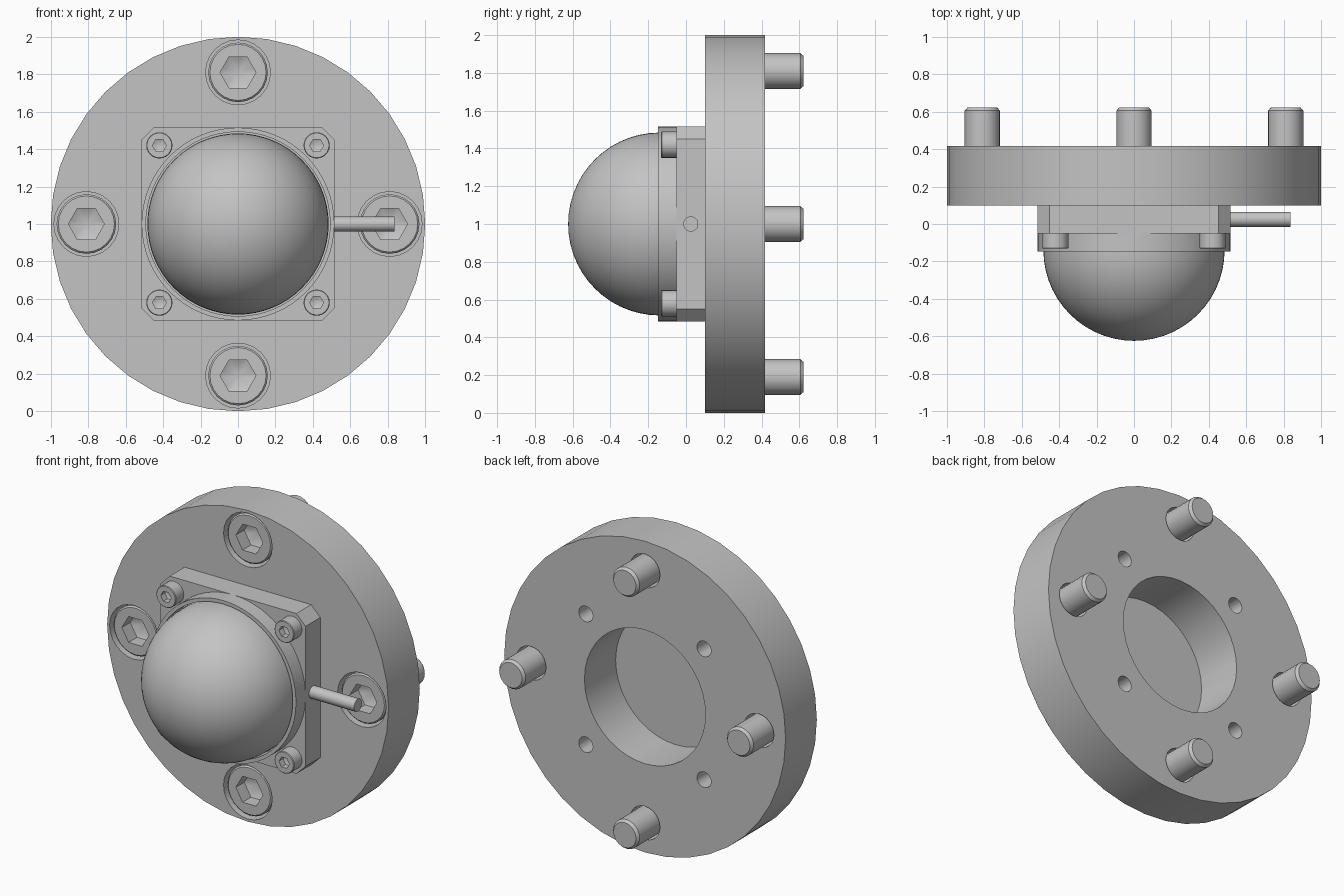
import bpy, bmesh, math

cube = bpy.data.objects.get("Cube")
if cube:
    bpy.data.objects.remove(cube, do_unlink=True)

grey = bpy.data.materials.new("plain grey")
grey.use_nodes = True
COLOUR = (0.55, 0.55, 0.55, 1)
grey.diffuse_color = COLOUR
grey.node_tree.nodes["Principled BSDF"].inputs["Base Color"].default_value = COLOUR


def finish(name, bm, loc=(0, 0, 0)):
    """Turn a bmesh into a shaded, coloured object."""
    bmesh.ops.recalc_face_normals(bm, faces=bm.faces)
    mesh = bpy.data.meshes.new(name)
    bm.to_mesh(mesh)
    bm.free()
    mesh.materials.append(grey)
    obj = bpy.data.objects.new(name, mesh)
    bpy.context.collection.objects.link(obj)
    obj.location = loc
    shade(obj)
    return obj


def shade(obj):
    bpy.ops.object.select_all(action='DESELECT')
    obj.select_set(True)
    bpy.context.view_layer.objects.active = obj
    bpy.ops.object.shade_smooth_by_angle(angle=math.radians(30))


def turned(name, profile, loc=(0, 0, 0), sides=24, closed=False):
    """Turn (radius, y[, 'hex']) points about the y axis; radius 0 makes a tip."""
    bm = bmesh.new()
    rings = []
    for r, y, *shape in profile:
        if r == 0:
            rings.append([bm.verts.new((0, y, 0))] * sides)
            continue
        ring = []
        for i in range(sides):
            a = math.tau * i / sides
            k = r
            if shape:
                k *= math.cos(math.pi / 6) / math.cos(a % (math.pi / 3) - math.pi / 6)
            ring.append(bm.verts.new((k * math.cos(a), y, k * math.sin(a))))
        rings.append(ring)
    pairs = list(zip(rings, rings[1:]))
    if closed:
        pairs.append((rings[-1], rings[0]))
    for p, q in pairs:
        for i in range(sides):
            j = (i + 1) % sides
            bm.faces.new(dict.fromkeys((p[i], p[j], q[j], q[i])))
    return finish(name, bm, loc)


def cylinder(name, r, y0, y1, loc=(0, 0, 0), sides=24):
    return turned(name, [(0, y0), (r, y0), (r, y1), (0, y1)], loc, sides)


def cut(obj, cutter):
    """Subtract a cutter for good and remove it."""
    mod = obj.modifiers.new("cut", 'BOOLEAN')
    mod.operation = 'DIFFERENCE'
    mod.solver = 'EXACT'
    mod.object = cutter
    bpy.context.view_layer.objects.active = obj
    bpy.ops.object.modifier_apply(modifier=mod.name)
    bpy.data.objects.remove(cutter, do_unlink=True)


FRONT, BACK = 0.10, 0.417
BOLTS = {"top": (0, 1.81), "bottom": (0, 0.19), "left": (0.81, 1), "right": (-0.81, 1)}
SCREWS = [(sx * 0.42, 1 + sz * 0.42) for sx in (-1, 1) for sz in (-1, 1)]

# Flange with centre bore, counterbored bolt holes and small screw holes
flange = cylinder("flange", 1, FRONT, BACK, (0, 0, 1), 40)
cut(flange, cylinder("bore_cutter", 0.43, 0, 0.6, (0, 0, 1), 40))
for x, z in BOLTS.values():
    cut(flange, turned("bolt_hole_cutter", [(0, 0), (0.173, 0), (0.173, 0.31),
                                            (0.107, 0.31), (0.107, 0.6), (0, 0.6)], (x, 0, z)))
for x, z in SCREWS:
    cut(flange, cylinder("screw_hole_cutter", 0.05, 0, 0.6, (x, 0, z)))
shade(flange)

# Socket head bolts through the flange
for side, (x, z) in BOLTS.items():
    turned(side + "_bolt", [
        (0, 0.24), (0.096, 0.20, 'hex'), (0.096, 0.115, 'hex'), (0.15, 0.115),
        (0.159, 0.124), (0.159, 0.31), (0.094, 0.31), (0.094, 0.605),
        (0.08, 0.622), (0, 0.622)], (x, 0, z))

# Square housing plate with clipped corners
W, C = 0.515, 0.065
bm = bmesh.new()
corners = [(W, W - C), (W - C, W), (C - W, W), (-W, W - C),
           (-W, C - W), (C - W, -W), (W - C, -W), (W, C - W)]
face = bm.faces.new([bm.verts.new((x, -0.05, z)) for x, z in corners])
wall = bmesh.ops.extrude_face_region(bm, geom=[face])["geom"]
bmesh.ops.translate(bm, vec=(0, FRONT + 0.05, 0),
                    verts=[v for v in wall if isinstance(v, bmesh.types.BMVert)])
finish("housing_plate", bm, (0, 0, 1))

# Retaining collar around the dome
turned("collar", [(0.492, -0.05), (0.492, -0.147), (0.515, -0.147), (0.515, -0.05)],
       (0, 0, 1), 64, closed=True)

# Dome
R, STEPS = 0.484, 14
arc = [(R * math.sin(math.pi / 2 * i / STEPS), -0.14 - R * math.cos(math.pi / 2 * i / STEPS))
       for i in range(STEPS + 1)]
turned("dome", arc + [(R, -0.05), (0, -0.05)], (0, 0, 1), 64)

# Small socket screws in the plate corners
for i, (x, z) in enumerate(SCREWS):
    turned(f"plate_screw_{i + 1}", [
        (0, -0.075), (0.037, -0.09, 'hex'), (0.037, -0.132, 'hex'), (0.066, -0.132),
        (0.07, -0.128), (0.07, -0.05), (0, -0.05)], (x, 0, z))

# Cable leaving the left side of the plate
cable = cylinder("cable", 0.04, 0, 0.335, (0.50, 0.025, 1))
cable.rotation_euler = (0, 0, -math.pi / 2)
